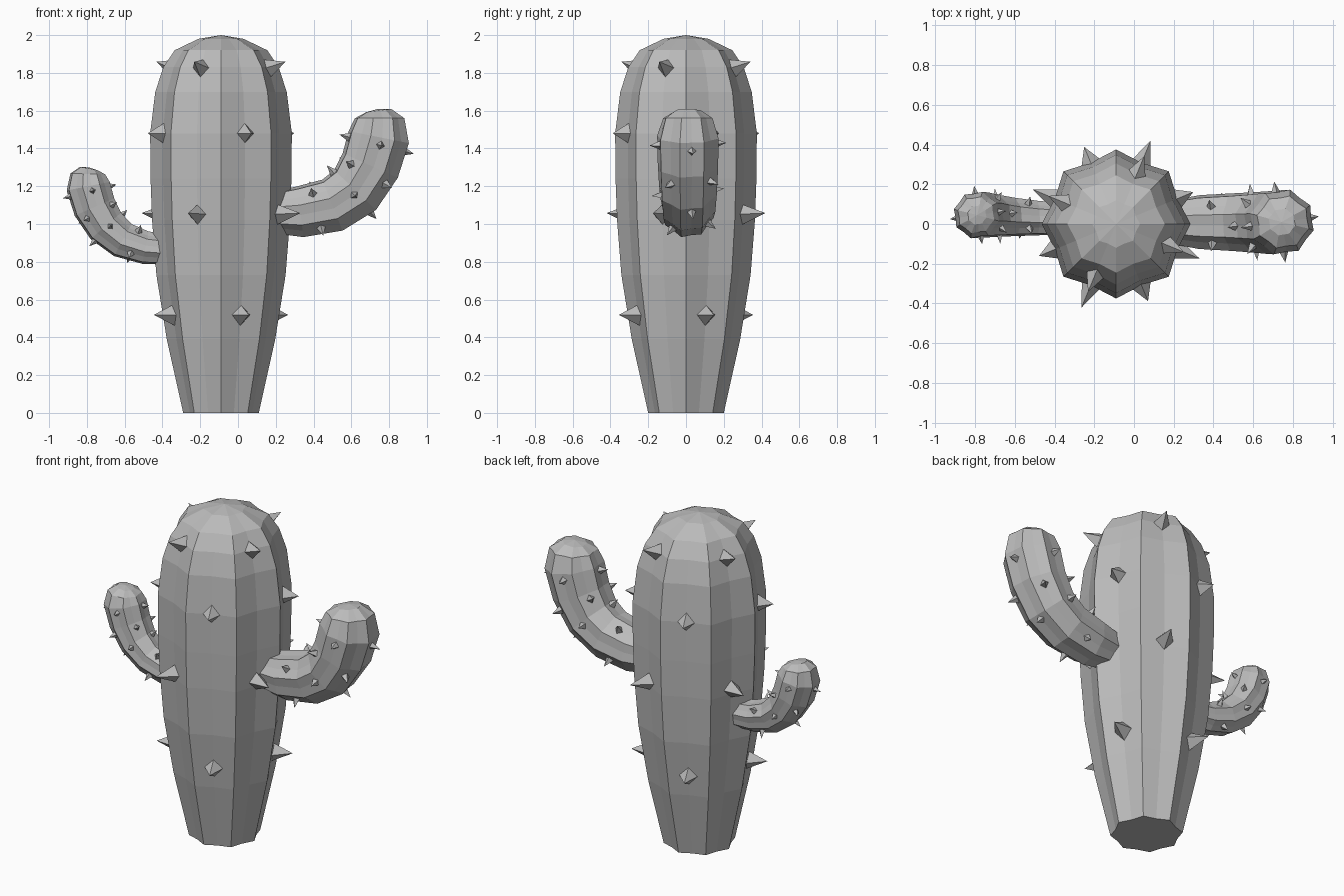
import bpy, bmesh
from math import sin, cos, pi, radians
from mathutils import Vector

cube = bpy.data.objects.get("Cube")
if cube:
    bpy.data.objects.remove(cube)

RIBS = 8
Y = Vector((0, 1, 0))

mat = bpy.data.materials.new("cactus_grey")
mat.use_nodes = True
grey = (0.5, 0.5, 0.5, 1)
mat.diffuse_color = grey
mat.node_tree.nodes["Principled BSDF"].inputs["Base Color"].default_value = grey


def finish(name, bm):
    bmesh.ops.recalc_face_normals(bm, faces=bm.faces)
    me = bpy.data.meshes.new(name)
    bm.to_mesh(me)
    bm.free()
    me.materials.append(mat)
    ob = bpy.data.objects.new(name, me)
    bpy.context.collection.objects.link(ob)


def frames(path):
    """Point, in-plane normal and radius for every station of an x, y, z, r path."""
    pts = [Vector(p[:3]) for p in path]
    out = []
    for i, p in enumerate(path):
        t = (pts[min(i + 1, len(pts) - 1)] - pts[max(i - 1, 0)]).normalized()
        out.append((pts[i], Y.cross(t).normalized(), t, p[3]))
    return out


def ribbed_stem(name, path, tip, valley, twist):
    """Star-section tube closed at the base and drawn to a point at the tip."""
    bm = bmesh.new()
    rings = []
    for c, n, t, r in frames(path):
        ring = []
        for k in range(RIBS * 2):
            a = pi * k / RIBS + twist
            rad = r * (valley if k % 2 else 1)
            ring.append(bm.verts.new(c + (n * cos(a) + Y * sin(a)) * rad))
        rings.append(ring)
    top = bm.verts.new(tip)
    m = RIBS * 2
    for a, b in zip(rings, rings[1:]):
        for k in range(m):
            bm.faces.new((a[k], a[(k + 1) % m], b[(k + 1) % m], b[k]))
    for k in range(m):
        bm.faces.new((rings[-1][k], rings[-1][(k + 1) % m], top))
    bm.faces.new(rings[0])
    finish(name, bm)


def spike_rows(name, path, rows, width, twist):
    """Four pyramid spikes per row; a row is station, angle, root, tip, lift."""
    fr = frames(path)
    bm = bmesh.new()
    for s, angle, root, tip, lift in rows:
        i = min(int(s), len(fr) - 2)
        f = s - i
        c = fr[i][0].lerp(fr[i + 1][0], f)
        n = fr[i][1].lerp(fr[i + 1][1], f).normalized()
        t = n.cross(Y).normalized()
        for k in range(4):
            a = radians(angle) + k * pi / 2 + twist
            d = n * cos(a) + Y * sin(a)
            side = d.cross(t).normalized()
            out = (d + t * lift).normalized()
            up = side.cross(out).normalized()
            if up.dot(t) < 0:
                up = -up
            base = c + d * root
            apex = bm.verts.new(c + d * tip + t * lift * (tip - root))
            v = [bm.verts.new(base + o * width)
                 for o in (side, up, -side, -up)]
            for j in range(4):
                bm.faces.new((v[j], v[(j + 1) % 4], apex))
            bm.faces.new(v)
    finish(name, bm)


# Trunk
X = -0.09
profile = [(0, .2), (.3, .267), (.39, .287), (.73, .342), (1.02, .365),
           (1.24, .373), (1.48, .375), (1.7, .348), (1.83, .305),
           (1.92, .245), (1.98, .12)]
trunk = [(X, 0, z, r) for z, r in profile]
ribbed_stem("trunk", trunk, (X, 0, 2), .89, 0)

# Trunk spikes sit in alternating valleys
spike_rows("trunk_spikes", trunk,
           [(2.38, 22.5, .265, .385, 0), (4.14, 67.5, .31, .455, .05),
            (6, 22.5, .32, .42, 0), (7.9, 67.5, .25, .37, .35)],
           .058, 0)

# Arms curve outward, then up
TW = radians(8)
RIDGE = TW + pi / RIBS
left_arm = [(.17, .01, 1.06, .11), (.33, .01, 1.065, .14), (.5, .01, 1.1, .15),
            (.62, .01, 1.18, .158), (.7, .01, 1.31, .165),
            (.745, .01, 1.46, .168), (.75, .01, 1.56, .135),
            (.745, .01, 1.6, .07)]
ribbed_stem("left_arm", left_arm, (.743, .01, 1.61), .9, RIDGE)
right_arm = [(-.33, .025, .86, .08), (-.49, .03, .875, .09),
             (-.61, .035, .915, .1), (-.7, .04, .99, .11),
             (-.76, .045, 1.09, .118), (-.793, .045, 1.2, .12),
             (-.795, .045, 1.265, .095), (-.79, .045, 1.293, .05)]
ribbed_stem("right_arm", right_arm, (-.79, .045, 1.3), .9, RIDGE)

# Arm spikes
for name, path, size in (("left_arm_spikes", left_arm, 1),
                         ("right_arm_spikes", right_arm, .72)):
    rows = [(s, a, r * size, (r + .065) * size, 0)
            for s, a, r in ((1.5, 45, .12), (2.85, 0, .13),
                            (3.7, 45, .138), (4.75, 0, .14))]
    spike_rows(name, path, rows, .028 * size, TW)
